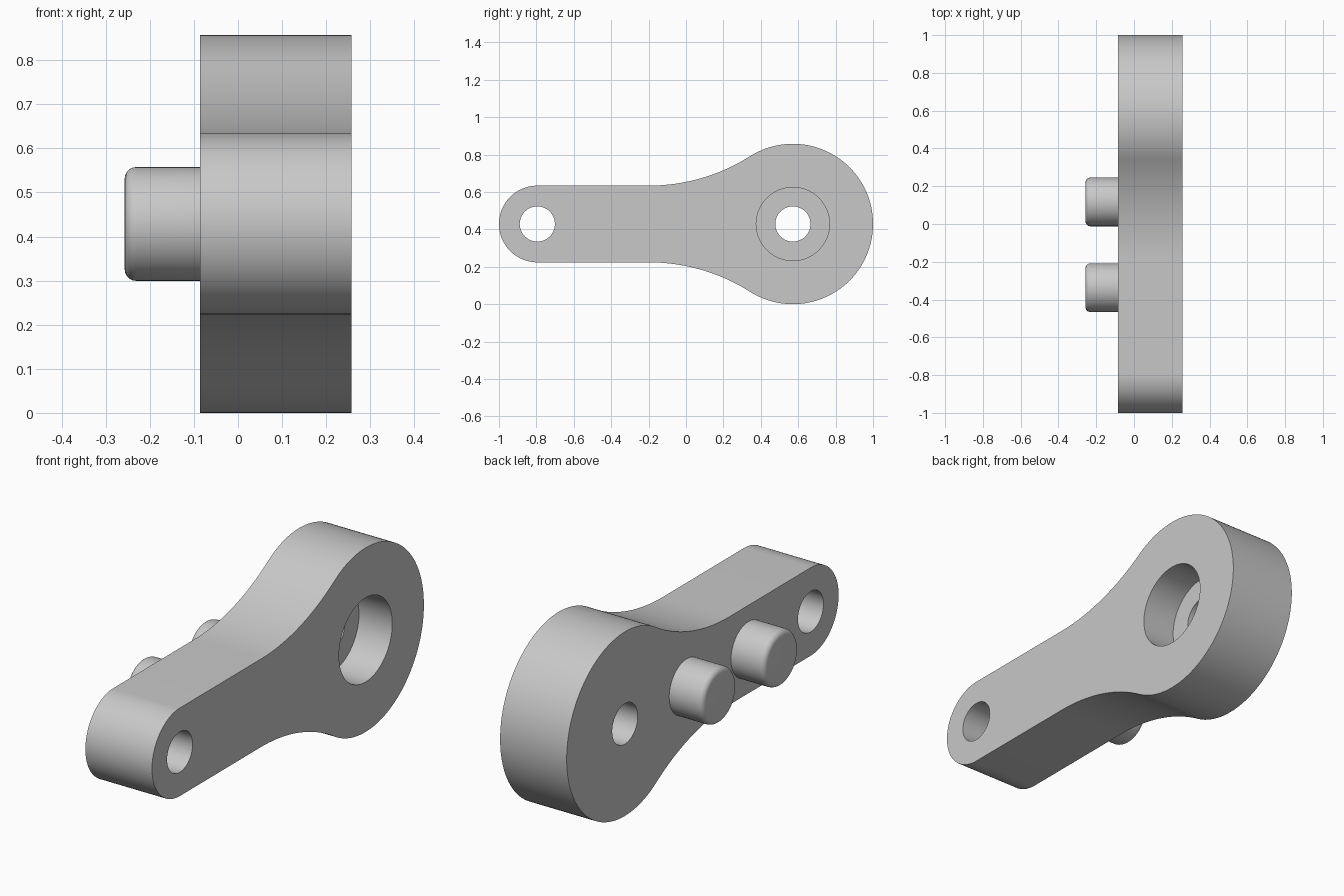
import bpy, bmesh
from math import pi, sin, cos, atan2, sqrt
from mathutils import Matrix, Vector

cube = bpy.data.objects.get("Cube")
if cube:
    bpy.data.objects.remove(cube, do_unlink=True)

# Main dimensions
X_BACK, X_FACE, X_PEG = -0.0857, 0.2571, -0.2571
MID_Z = 0.4286
BIG_Y, BIG_R = 0.5714, 0.4286
SMALL_Y, SMALL_R = -0.795, 0.205
NECK_Y = -0.2
HOLE_R, BORE_R = 0.094, 0.196
PEG_R, PEG_FILLET = 0.129, 0.026

grey = bpy.data.materials.new("plain grey")
grey.use_nodes = True
colour = (0.58, 0.58, 0.58, 1)
grey.diffuse_color = colour
grey.node_tree.nodes["Principled BSDF"].inputs["Base Color"].default_value = colour


def add_object(name, bm):
    bmesh.ops.recalc_face_normals(bm, faces=bm.faces)
    mesh = bpy.data.meshes.new(name)
    bm.to_mesh(mesh)
    bm.free()
    mesh.materials.append(grey)
    obj = bpy.data.objects.new(name, mesh)
    bpy.context.collection.objects.link(obj)
    return obj


def smooth(obj):
    bpy.ops.object.select_all(action='DESELECT')
    obj.select_set(True)
    bpy.context.view_layer.objects.active = obj
    bpy.ops.object.shade_smooth_by_angle(angle=pi / 6)


def cylinder(name, y, radius, x0, x1, fillet=0):
    """Cylinder along x; the end at x0 may be rounded."""
    bm = bmesh.new()
    place = Matrix.Translation(((x0 + x1) / 2, y, MID_Z)) @ Matrix.Rotation(pi / 2, 4, 'Y')
    bmesh.ops.create_cone(bm, cap_ends=True, segments=64, radius1=radius,
                          radius2=radius, depth=x1 - x0, matrix=place)
    if fillet:
        rim = [e for e in bm.edges if all(abs(v.co.x - x0) < 1e-4 for v in e.verts)]
        bmesh.ops.bevel(bm, geom=rim, offset=fillet, segments=6, profile=0.5,
                        affect='EDGES')
    return add_object(name, bm)


def arc(cy, cz, r, a0, a1, n):
    return [(cy + r * cos(a0 + (a1 - a0) * i / n), cz + r * sin(a0 + (a1 - a0) * i / n))
            for i in range(n + 1)]


# Upper half of the outline: big end, concave neck, small end
dy = BIG_Y - NECK_Y
neck_r = (dy ** 2 + SMALL_R ** 2 - BIG_R ** 2) / (2 * (BIG_R - SMALL_R))
neck_z = SMALL_R + neck_r
tangent = atan2(neck_z, -dy)
upper = arc(BIG_Y, 0, BIG_R, 0, tangent, 48)
upper += arc(NECK_Y, neck_z, neck_r, tangent - pi, -pi / 2, 20)[1:]
upper += arc(SMALL_Y, 0, SMALL_R, pi / 2, pi, 24)
outline = upper + [(y, -z) for y, z in reversed(upper[1:-1])]

# Arm body
bm = bmesh.new()
face = bm.faces.new([bm.verts.new((X_BACK, y, MID_Z + z)) for y, z in outline])
grown = bmesh.ops.extrude_face_region(bm, geom=[face], use_keep_orig=True)
new_verts = [v for v in grown["geom"] if isinstance(v, bmesh.types.BMVert)]
bmesh.ops.translate(bm, verts=new_verts, vec=Vector((X_FACE - X_BACK, 0, 0)))
arm = add_object("arm_body", bm)

# Through holes and the counterbore reaching half the thickness
half_x = (X_BACK + X_FACE) / 2
cutters = [
    cylinder("small_hole_cutter", SMALL_Y, HOLE_R, X_BACK - 0.1, X_FACE + 0.1),
    cylinder("big_hole_cutter", BIG_Y, HOLE_R, X_BACK - 0.1, X_FACE + 0.1),
    cylinder("counterbore_cutter", BIG_Y, BORE_R, half_x, X_FACE + 0.1),
]
for cutter in cutters:
    cutter.hide_render = True
    cut = arm.modifiers.new(cutter.name, 'BOOLEAN')
    cut.operation = 'DIFFERENCE'
    cut.solver = 'EXACT'
    cut.object = cutter
bpy.context.view_layer.update()
graph = bpy.context.evaluated_depsgraph_get()
cut_mesh = bpy.data.meshes.new_from_object(arm.evaluated_get(graph))
arm.modifiers.clear()
arm.data = cut_mesh
for cutter in cutters:
    bpy.data.objects.remove(cutter, do_unlink=True)
smooth(arm)

# Two rounded pegs on the back face
for name, y in (("inner_peg", 0.117), ("outer_peg", -0.337)):
    smooth(cylinder(name, y, PEG_R, X_PEG, X_BACK + 0.01, PEG_FILLET))
